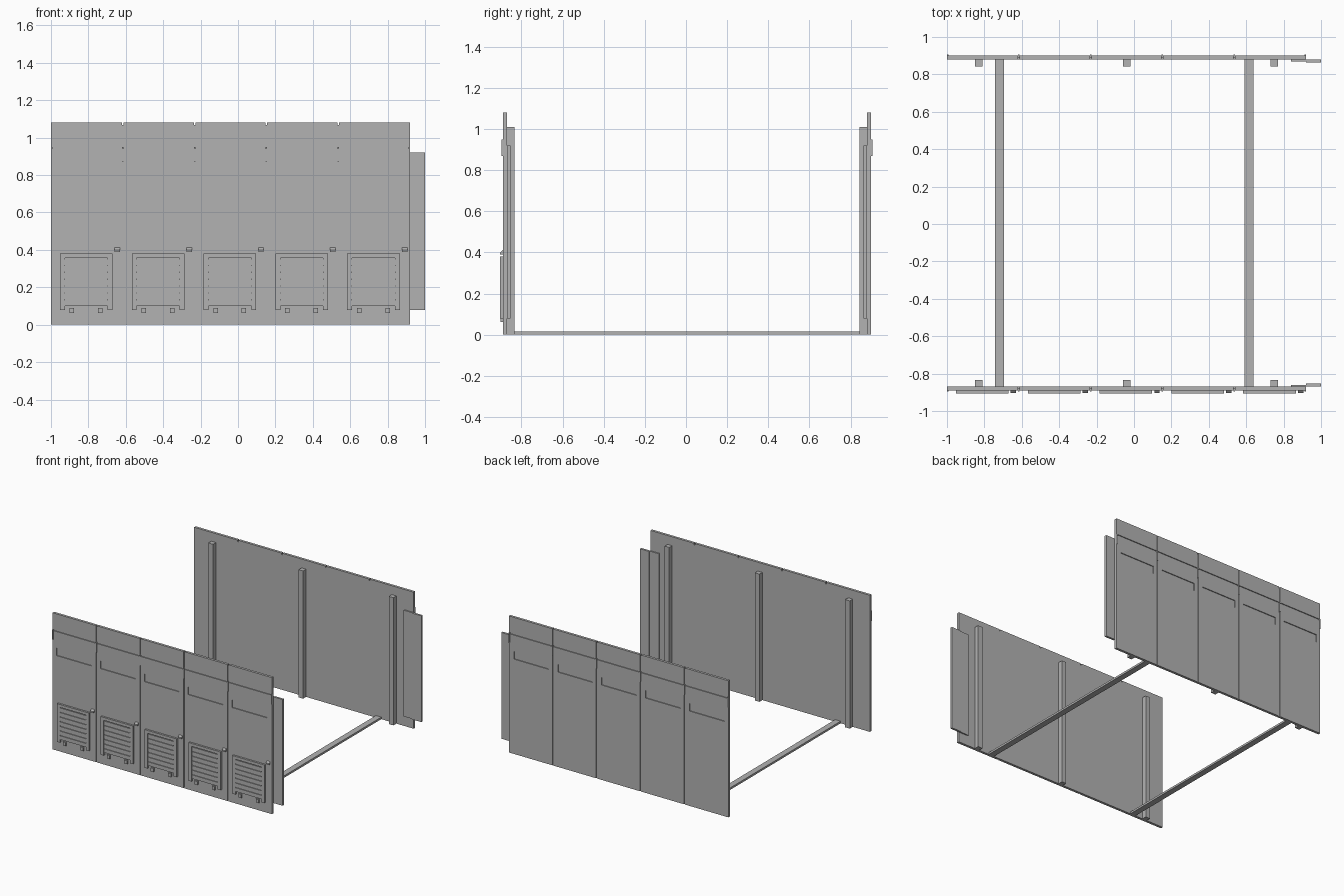
import bpy, bmesh, math
from mathutils import Vector

if "Cube" in bpy.data.objects:
    bpy.data.objects.remove(bpy.data.objects["Cube"], do_unlink=True)

grey = bpy.data.materials.new("plain grey")
grey.use_nodes = True
grey.diffuse_color = (0.45, 0.45, 0.45, 1)
grey.node_tree.nodes["Principled BSDF"].inputs["Base Color"].default_value = (0.45, 0.45, 0.45, 1)

LEFT, RIGHT, TOP = -1.0, 0.92, 1.08
PANELS = 5
PITCH = (RIGHT - LEFT) / PANELS
GAP = 0.004          # half width of a seam
SKIN, THICK = 0.007, 0.02


def finish(name, bm):
    bmesh.ops.recalc_face_normals(bm, faces=bm.faces)
    mesh = bpy.data.meshes.new(name)
    bm.to_mesh(mesh)
    bm.free()
    mesh.materials.append(grey)
    ob = bpy.data.objects.new(name, mesh)
    bpy.context.collection.objects.link(ob)
    return ob


def add_box(bm, x, y, z):
    """Adds a box given as (low, high) spans."""
    verts = bmesh.ops.create_cube(bm, size=1)["verts"]
    for v in verts:
        v.co = Vector([(a + b) / 2 + c * (b - a) for (a, b), c in zip((x, y, z), v.co)])
    return verts


def box(name, x, y, z):
    bm = bmesh.new()
    add_box(bm, x, y, z)
    return finish(name, bm)


def sheet(name, xs, zs, y, depth, keep):
    """Closed slab made of the grid cells that the keep rule accepts."""
    bm = bmesh.new()
    grid = [[bm.verts.new((x, y, z)) for z in zs] for x in xs]
    for i in range(len(xs) - 1):
        for j in range(len(zs) - 1):
            if keep((xs[i] + xs[i + 1]) / 2, (zs[j] + zs[j + 1]) / 2):
                bm.faces.new((grid[i][j], grid[i + 1][j], grid[i + 1][j + 1], grid[i][j + 1]))
    bmesh.ops.delete(bm, geom=[v for v in bm.verts if not v.link_faces], context="VERTS")
    moved = bmesh.ops.extrude_face_region(bm, geom=list(bm.faces), use_keep_orig=True)["geom"]
    bmesh.ops.translate(bm, vec=(0, depth, 0), verts=[g for g in moved if isinstance(g, bmesh.types.BMVert)])
    return finish(name, bm)


# Column and row cuts shared by both walls
seams = [LEFT + PITCH * i for i in range(1, PANELS)]
columns = [LEFT, RIGHT]
for i in range(PANELS):
    columns += [LEFT + PITCH * i + 0.035, LEFT + PITCH * i + 0.34]
for s in seams:
    columns += [s - GAP, s + GAP]
columns.sort()
rows = [0, 0.75, 0.81, 0.94, 0.95, 1.068, TOP]


def on_seam(x):
    return any(abs(x - s) < GAP for s in seams)


def is_skin(x, z):
    local = (x - LEFT) % PITCH
    slot = 0.035 < local < 0.34 and 0.75 < z < 0.81
    return not (on_seam(x) or slot or 0.94 < z < 0.95)


def is_backing(x, z):
    return not (on_seam(x) and z > 1.068)


def wall(side, outer, s):
    """s points from the wall toward the inside."""
    def span(a, b):
        return tuple(sorted((outer + s * a, outer + s * b)))

    sheet(side + "_wall_panels", columns, rows, outer, s * SKIN, is_skin)
    sheet(side + "_wall_backing", columns, rows, outer + s * SKIN, s * (THICK - SKIN), is_backing)
    # Hinge strips on the seams and ends
    for i in range(PANELS + 1):
        x = min(max(LEFT + PITCH * i, LEFT + GAP), RIGHT - GAP)
        box(side + "_hinge_strip", (x - GAP, x + GAP), span(-0.006, SKIN), (0.87, 0.95))
    # Inner posts
    for x in (-0.83, -0.04, 0.75):
        box(side + "_post", (x - 0.02, x + 0.02), span(THICK, 0.057), (0, 1.01))
    # End plate with its thinner mounting tab
    box(side + "_end_plate", (RIGHT, 1), span(THICK, 0.037), (0.08, 0.92))
    box(side + "_end_tab", (0.84, RIGHT), span(THICK, 0.03), (0.08, 0.92))


FRONT, BACK = -0.89, 0.9
wall("front", FRONT, 1)
wall("back", BACK, -1)

# Floor beams
for x in (-0.72, 0.614):
    box("floor_beam", (x - 0.024, x + 0.024), (FRONT + THICK, BACK - THICK), (0, 0.016))

# Louvred vents on the front
for i in range(PANELS):
    x = LEFT + PITCH * i
    face = (FRONT - 0.015, FRONT)
    bm = bmesh.new()
    add_box(bm, (x + 0.048, x + 0.074), face, (0.078, 0.357))
    add_box(bm, (x + 0.303, x + 0.329), face, (0.078, 0.357))
    add_box(bm, (x + 0.048, x + 0.329), face, (0.357, 0.38))
    finish("vent_frame", bm)

    bm = bmesh.new()
    add_box(bm, (x + 0.074, x + 0.303), (FRONT - 0.004, FRONT), (0.1, 0.357))
    step = 0.257 / 7
    for k in range(7):
        z = 0.1 + k * step
        add_box(bm, (x + 0.074, x + 0.303), (FRONT - 0.01, FRONT), (z, z + step - 0.007))
    finish("vent_slats", bm)

    for foot in (0.112, 0.264):
        box("vent_foot", (x + foot - 0.012, x + foot + 0.012), (FRONT - 0.012, FRONT), (0.062, 0.09))

    # Lamp hood with a sloping top
    bm = bmesh.new()
    for v in add_box(bm, (x + 0.341, x + 0.369), (FRONT - 0.014, FRONT), (0.39, 0.412)):
        if v.co.z > 0.4 and v.co.y < FRONT - 0.01:
            v.co.z -= 0.012
    finish("lamp_hood", bm)
